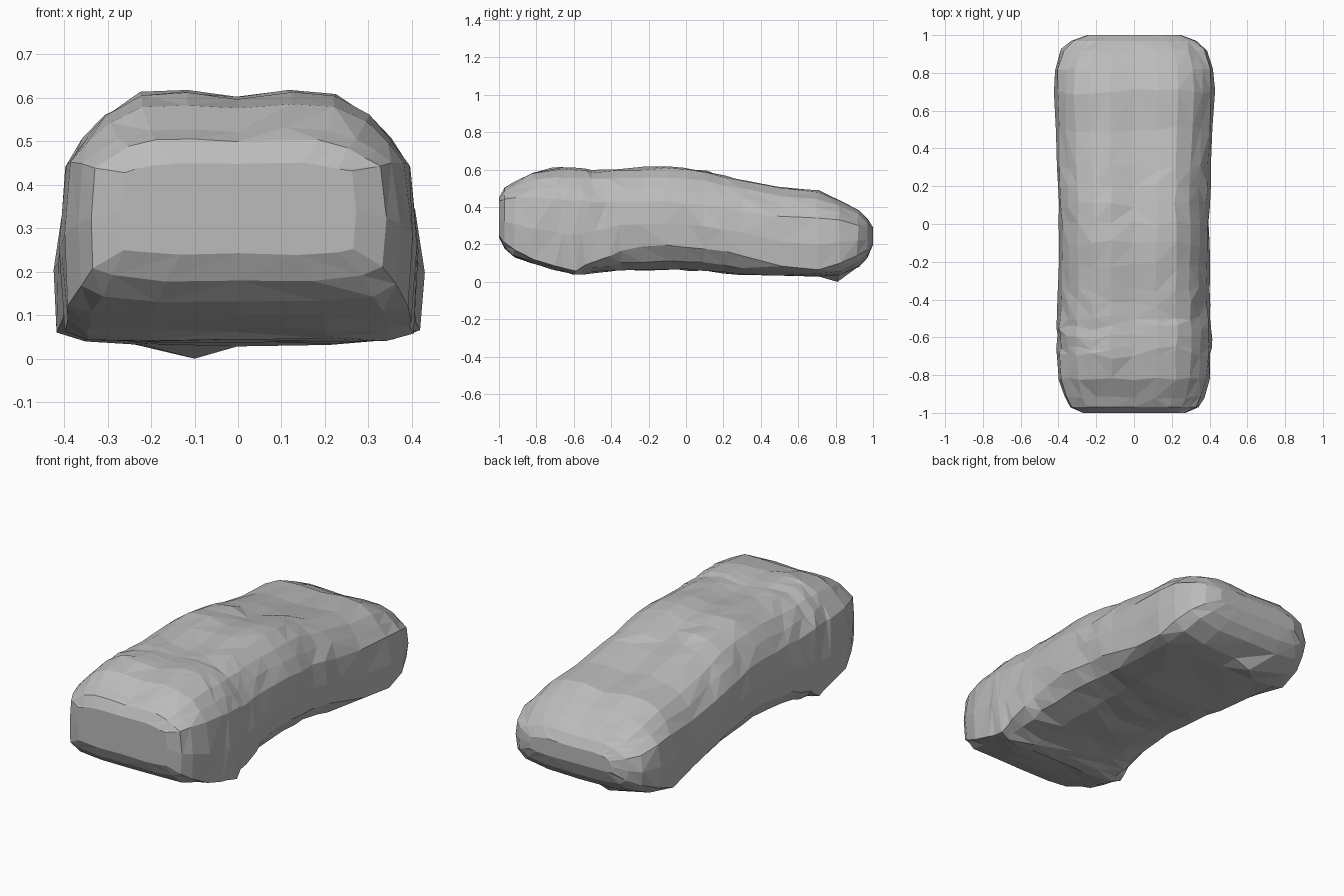
import bpy, bmesh, random
from mathutils import Vector

random.seed(4)
default_cube = bpy.data.objects.get("Cube")
if default_cube:
    bpy.data.objects.remove(default_cube, do_unlink=True)

# Stations along the length: y, half width, top, shoulder, lower edge, underside
STATIONS = [
    (-1.0, .27, .45, .43, .25, .24),
    (-.97, .34, .505, .44, .21, .18),
    (-.92, .37, .53, .45, .17, .13),
    (-.82, .4, .585, .45, .12, .1),
    (-.7, .405, .61, .44, .09, .07),
    (-.6, .41, .605, .44, .06, .04),
    (-.5, .405, .597, .43, .11, .05),
    (-.35, .4, .605, .43, .17, .06),
    (-.1, .4, .62, .43, .2, .07),
    (.1, .4, .59, .41, .18, .06),
    (.3, .405, .545, .38, .14, .04),
    (.5, .415, .505, .35, .09, .035),
    (.7, .425, .49, .34, .06, .03),
    (.82, .42, .44, .33, .1, .035),
    (.92, .385, .385, .3, .14, .08),
    (.97, .33, .34, .29, .17, .13),
    (1.0, .25, .29, .27, .21, .2),
]


def densify(rows):
    """Insert midway stations in the finely chipped middle of the stone."""
    result = []
    for row, following in zip(rows, rows[1:]):
        result.append(row)
        if -.75 < row[0] < .3:
            result.append(tuple((a + b) / 2 for a, b in zip(row, following)))
    return result + [rows[-1]]


def half_section(width, top, shoulder, edge, bottom):
    """Right-hand outline from the centre of the top to the centre below."""
    drop = top - shoulder
    return [
        (0, top - drop * .08), (width * .3, top), (width * .55, top - drop * .05),
        (width * .74, top - drop * .3), (width * .86, top - drop * .62),
        (width * .96, shoulder), (width, (shoulder + edge) / 2),
        (width * .98, edge), (width * .84, edge + (bottom - edge) * .65),
        (width * .5, bottom), (0, bottom),
    ]


def ring_points(row):
    y, *shape = row
    half = half_section(*shape)
    mirrored = [(-x, z) for x, z in half[-2:0:-1]]
    rough = .009 if abs(y) < .75 else .004
    points = []
    for x, z in half + mirrored:
        shift = Vector([random.uniform(-rough, rough) for axis in range(3)])
        shift.y *= 0 if abs(y) > .95 else 2
        shift.x *= .7
        shift.z *= .7
        points.append(Vector((x, y, z)) + shift)
    return points


# Faceted body lofted through the stations
bm = bmesh.new()
rings = [[bm.verts.new(p) for p in ring_points(row)] for row in densify(STATIONS)]
for near, far in zip(rings, rings[1:]):
    count = len(near)
    for i in range(count):
        j = (i + 1) % count
        # Alternate the diagonals at random for a chipped surface
        a, b, c, d = near[i], near[j], far[j], far[i]
        if random.random() < .5:
            bm.faces.new((a, b, c))
            bm.faces.new((a, c, d))
        else:
            bm.faces.new((a, b, d))
            bm.faces.new((b, c, d))
bm.faces.new(rings[0])
bm.faces.new(rings[-1])

# Lowest point, off centre under the back
target = Vector((-.1, .81, 0))
lowest = min(bm.verts, key=lambda v: (v.co - Vector((-.2, .82, .035))).length)
lowest.co = target

bmesh.ops.recalc_face_normals(bm, faces=bm.faces)
mesh = bpy.data.meshes.new("stone_body")
bm.to_mesh(mesh)
bm.free()

# Single stone colour
grey = bpy.data.materials.new("stone_grey")
grey.use_nodes = True
colour = (.5, .5, .5, 1)
grey.diffuse_color = colour
grey.node_tree.nodes["Principled BSDF"].inputs["Base Color"].default_value = colour
mesh.materials.append(grey)

stone = bpy.data.objects.new("stone_body", mesh)
bpy.context.collection.objects.link(stone)
